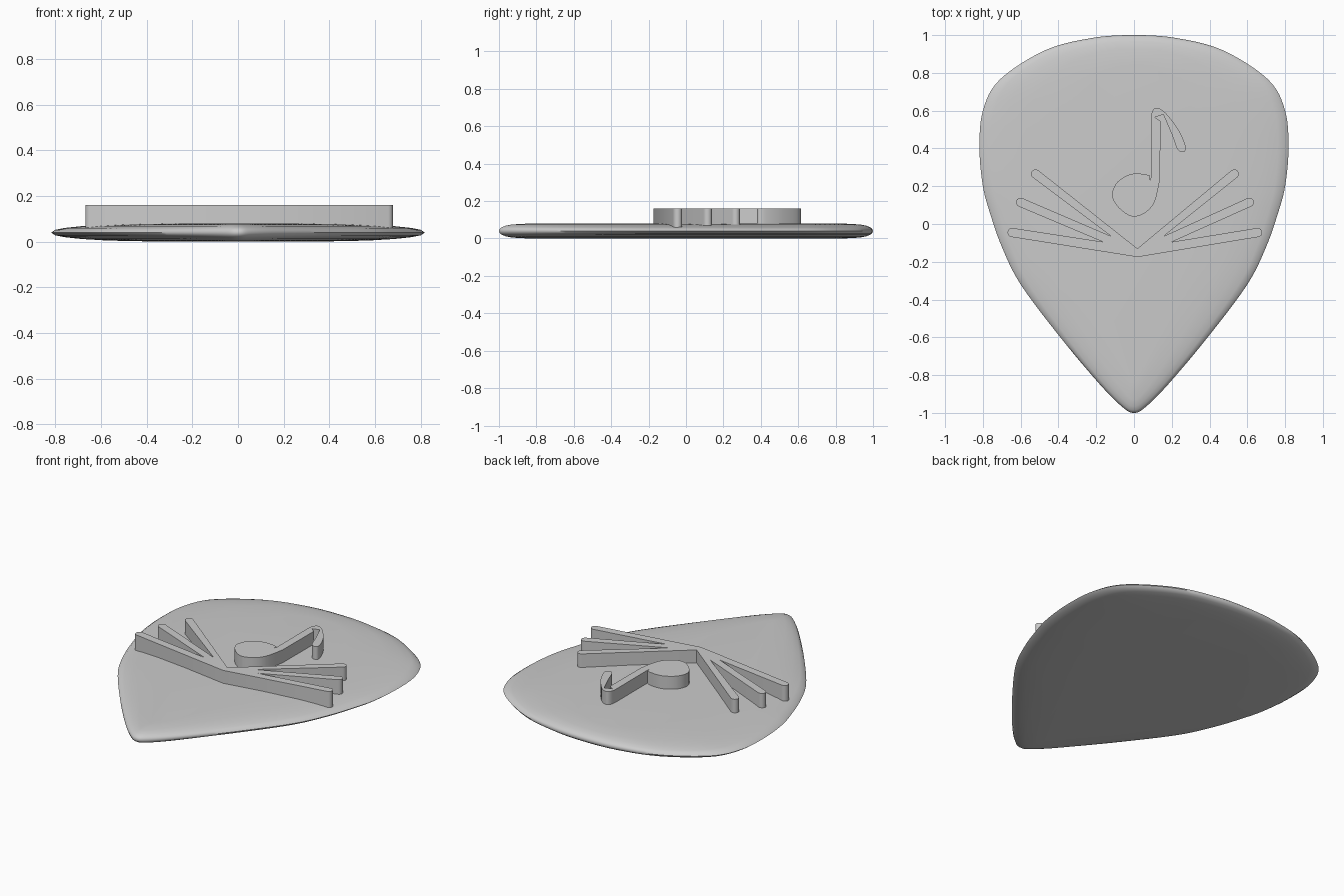
import bpy, bmesh, math
from mathutils import Vector

if "Cube" in bpy.data.objects:
    bpy.data.objects.remove(bpy.data.objects["Cube"], do_unlink=True)

grey = bpy.data.materials.new("light_grey")
grey.use_nodes = True
colour = (0.6, 0.6, 0.6, 1)
grey.diffuse_color = colour
grey.node_tree.nodes["Principled BSDF"].inputs["Base Color"].default_value = colour


def spline(points, steps, closed=False):
    """Smooth curve through 2D points."""
    pts = [Vector(p) for p in points]
    n = len(pts)
    at = (lambda i: pts[i % n]) if closed else (lambda i: pts[max(0, min(n - 1, i))])
    out = []
    for i in range(n if closed else n - 1):
        a, b, c, d = (at(i + k) for k in (-1, 0, 1, 2))
        for s in range(steps):
            t = s / steps
            out.append(0.5 * (2 * b + (c - a) * t + (2 * a - 5 * b + 4 * c - d) * t**2
                              + (3 * b - a - 3 * c + d) * t**3))
    return out if closed else out + [pts[-1]]


def finish(bm, name, angle):
    bmesh.ops.recalc_face_normals(bm, faces=bm.faces)
    mesh = bpy.data.meshes.new(name)
    bm.to_mesh(mesh)
    bm.free()
    mesh.materials.append(grey)
    obj = bpy.data.objects.new(name, mesh)
    bpy.context.collection.objects.link(obj)
    bpy.ops.object.select_all(action="DESELECT")
    obj.select_set(True)
    bpy.context.view_layer.objects.active = obj
    bpy.ops.object.shade_smooth_by_angle(angle=math.radians(angle))


def relief(name, outline, bottom=0.06, top=0.16):
    """Upright extrusion of a flat outline."""
    bm = bmesh.new()
    face = bm.faces.new([bm.verts.new((p[0], p[1], bottom)) for p in outline])
    new = bmesh.ops.extrude_face_region(bm, geom=[face])["geom"]
    bmesh.ops.translate(bm, vec=(0, 0, top - bottom),
                        verts=[v for v in new if isinstance(v, bmesh.types.BMVert)])
    finish(bm, name, 35)


# Pick body: teardrop outline, rings pulled inward above and below the rim
half = [(0.22, 0.985), (0.47, 0.92), (0.71, 0.765), (0.8, 0.6), (0.818, 0.4), (0.8, 0.2),
        (0.76, 0.05), (0.7, -0.12), (0.6, -0.32), (0.39, -0.6), (0.18, -0.85), (0.06, -0.97)]
outline = spline([(0, 1)] + half + [(0, -1)] + [(-x, y) for x, y in reversed(half)], 6, True)
rim = [(0, 1, 1), (0.012, 0.98, 0.995), (0.02, 0.93, 0.985), (0.028, 0.84, 0.965),
       (0.035, 0.7, 0.93), (0.04, 0.4, 0.84)]
layers = [(-h, a, b) for h, a, b in reversed(rim[1:])] + rim
bm = bmesh.new()
rings = [[bm.verts.new((p.x * a, p.y * b, 0.04 + h)) for p in outline] for h, a, b in layers]
for low, high in zip(rings, rings[1:]):
    for i in range(len(outline)):
        j = (i + 1) % len(outline)
        bm.faces.new((low[i], low[j], high[j], high[i]))
bm.faces.new(rings[0])
bm.faces.new(rings[-1])
finish(bm, "pick_body", 60)


# Wings: three round-ended feathers per side, meeting in a V
def feather_tip(x, y, angle, radius=0.024):
    return [(x + radius * math.cos(angle + a), y + radius * math.sin(angle + a))
            for a in (math.pi * (k / 8 - 0.5) for k in range(9))]


side = [(0, -0.175)]
side += feather_tip(0.65, -0.045, 0.16) + [(0.182, -0.095)]
side += feather_tip(0.606, 0.115, 0.4) + [(0.139, -0.065)]
side += feather_tip(0.526, 0.265, 0.65) + [(0, -0.13)]


def shift(x):
    return 0.018 if abs(x) < 0.3 else 0.005


wings = [(x + shift(x), y) for x, y in side]
wings += [(-x + shift(x), y) for x, y in reversed(side[1:-1])]
relief("wings", wings)

# Music note: stem and flag, then the round head
flag = spline([(0.09, 0.565), (0.098, 0.6), (0.12, 0.615), (0.165, 0.59), (0.235, 0.5),
               (0.275, 0.405), (0.255, 0.38), (0.228, 0.4), (0.2, 0.475), (0.155, 0.58)], 4)
head = spline([(0.138, 0.24), (0.11, 0.12), (0.06, 0.06), (-0.01, 0.04), (-0.08, 0.085),
               (-0.116, 0.15), (-0.09, 0.22), (-0.02, 0.263), (0.05, 0.265), (0.085, 0.255)], 4)
relief("music_note", [(0.085, 0.23), (0.09, 0.25)] + flag
       + [(0.11, 0.565), (0.14, 0.545)] + head)
